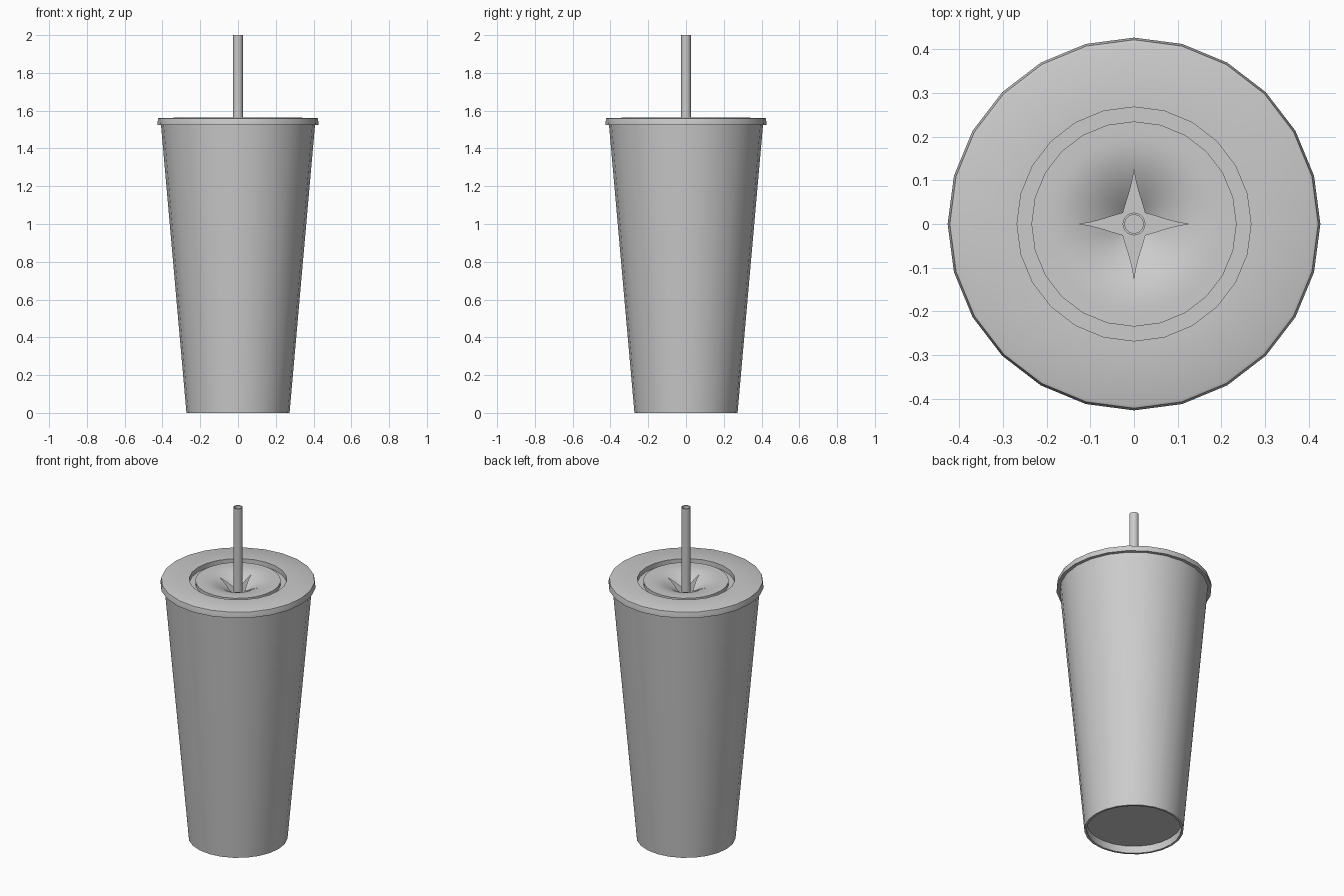
import bpy, bmesh, math

cube = bpy.data.objects.get("Cube")
if cube:
    bpy.data.objects.remove(cube, do_unlink=True)

SIDES = 24

grey = bpy.data.materials.new("plain grey")
grey.use_nodes = True
colour = (0.6, 0.6, 0.6, 1)
grey.diffuse_color = colour
grey.node_tree.nodes["Principled BSDF"].inputs["Base Color"].default_value = colour


def finish(bm, name, angle=30):
    """Turn a bmesh into a grey object with smooth sides and sharp rims."""
    bmesh.ops.remove_doubles(bm, verts=bm.verts, dist=1e-5)
    mesh = bpy.data.meshes.new(name)
    bm.to_mesh(mesh)
    bm.free()
    obj = bpy.data.objects.new(name, mesh)
    bpy.context.collection.objects.link(obj)
    mesh.materials.append(grey)
    bpy.ops.object.select_all(action='DESELECT')
    obj.select_set(True)
    bpy.context.view_layer.objects.active = obj
    bpy.ops.object.shade_smooth_by_angle(angle=math.radians(angle))
    return obj


def lathe(name, profile, sides):
    """Spin an (r, z) profile; a zero radius at either end closes it."""
    bm = bmesh.new()
    rings = []
    for r, z in profile:
        rings.append([bm.verts.new((r * math.cos(math.tau * i / sides),
                                    r * math.sin(math.tau * i / sides), z))
                      for i in range(sides)] if r else [bm.verts.new((0, 0, z))])
    for a, b in zip(rings, rings[1:]):
        for i in range(sides):
            j = (i + 1) % sides
            if len(a) == 1:
                bm.faces.new((a[0], b[j], b[i]))
            elif len(b) == 1:
                bm.faces.new((a[i], a[j], b[0]))
            else:
                bm.faces.new((a[i], a[j], b[j], b[i]))
    return finish(bm, name)


# Cup: recessed base, tapered wall with thickness, inner floor
lathe("cup", [(0, 0.045), (0.262, 0.045), (0.260, 0), (0.273, 0),
              (0.410, 1.55), (0.400, 1.55), (0.268, 0.06), (0, 0.06)], SIDES)

# Straw: hollow tube closed deep inside
lathe("straw", [(0, 0.09), (0.026, 0.09), (0.026, 2.0),
                (0.021, 2.0), (0.021, 0.10), (0, 0.10)], SIDES)

# Lid: skirt, rim, flat top, ring groove and pushed-in flaps with a cross slit
TIP, CORNER, PLATEAU = 0.13, 0.036, 1.556


def slit_half_width(r):
    return 0.025 * ((TIP - r) / (TIP - CORNER)) ** 1.6 if r < TIP else 0


def flap_height(r):
    return PLATEAU - 0.07 * ((0.2 - r) / (0.2 - CORNER)) ** 2


lid_profile = [(0.406, 1.525), (0.427, 1.525), (0.427, 1.535), (0.422, 1.559),
               (0.415, 1.562), (0.268, 1.563), (0.268, 1.535), (0.235, 1.535),
               (0.235, PLATEAU), (0.2, PLATEAU)]
lid_profile += [(r, flap_height(r)) for r in
                (0.18, 0.16, 0.145, TIP, 0.115, 0.1, 0.085, 0.07, 0.06, 0.05, 0.042, CORNER)]

bm = bmesh.new()
steps = SIDES // 4
for quarter in range(4):
    rows = []
    for r, z in lid_profile:
        gap = math.asin(slit_half_width(r) / r)
        row = []
        for i in range(steps + 1):
            t = quarter * math.pi / 2 + gap + (math.pi / 2 - 2 * gap) * i / steps
            row.append(bm.verts.new((r * math.cos(t), r * math.sin(t), z)))
        rows.append(row)
    for a, b in zip(rows, rows[1:]):
        for i in range(steps):
            bm.faces.new((a[i], a[i + 1], b[i + 1], b[i]))
finish(bm, "lid")
